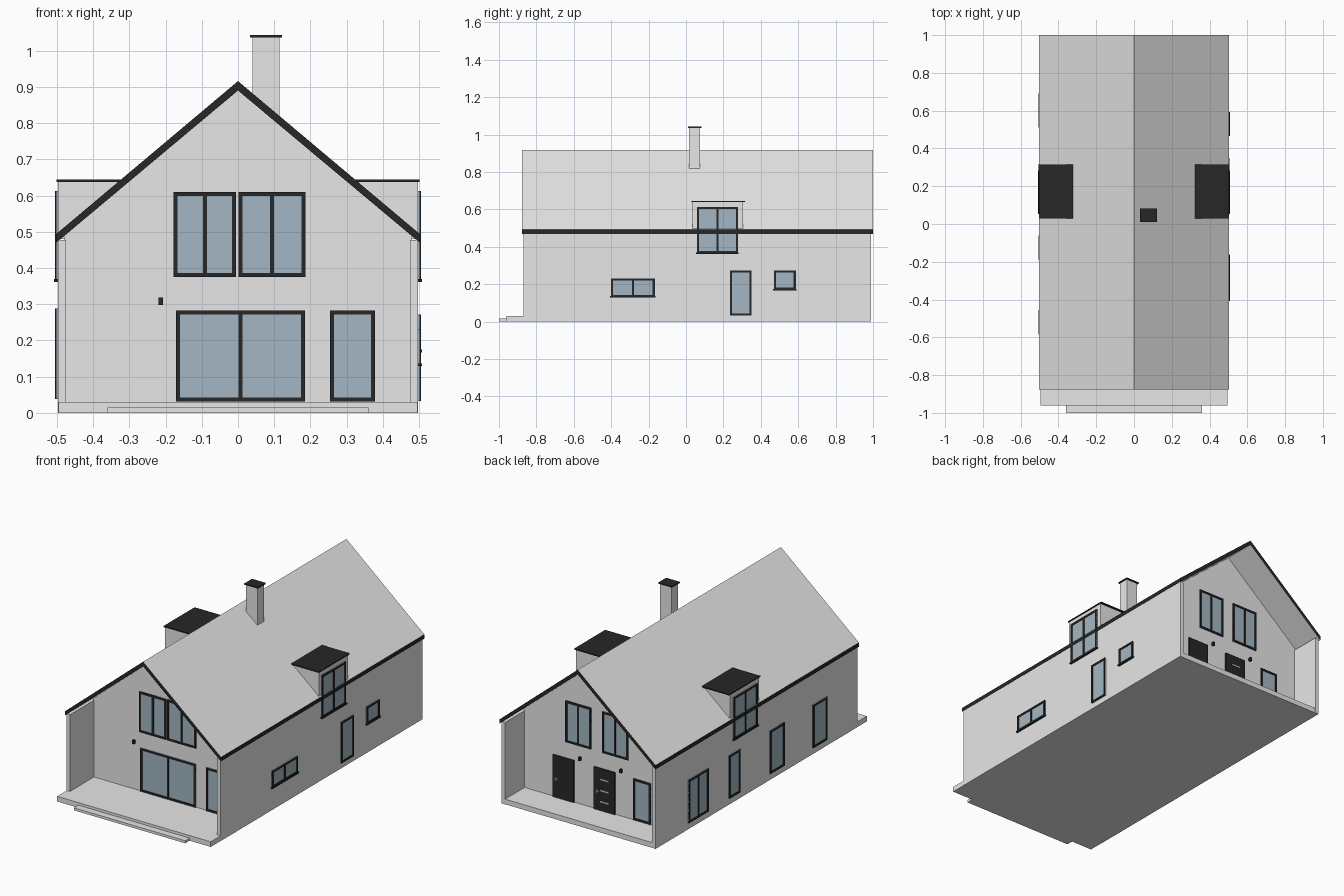
import bpy
import bmesh

cube = bpy.data.objects.get("Cube")
if cube:
    bpy.data.objects.remove(cube, do_unlink=True)


def material(name, r, g, b):
    m = bpy.data.materials.new(name)
    m.use_nodes = True
    m.diffuse_color = (r, g, b, 1)
    m.node_tree.nodes["Principled BSDF"].inputs["Base Color"].default_value = (r, g, b, 1)
    return m


PLASTER = material("light_grey", 0.8, 0.8, 0.8)
DARK = material("near_black", 0.02, 0.02, 0.02)
GLASS = material("blue_grey_glass", 0.37, 0.47, 0.54)
METAL = material("pale_metal", 0.6, 0.6, 0.6)


def finish(name, bm, *mats):
    bmesh.ops.recalc_face_normals(bm, faces=bm.faces)
    mesh = bpy.data.meshes.new(name)
    bm.to_mesh(mesh)
    bm.free()
    for m in mats:
        mesh.materials.append(m)
    obj = bpy.data.objects.new(name, mesh)
    bpy.context.collection.objects.link(obj)
    return obj


def boxes(name, mat, *specs):
    """One object made of boxes, each (x0, x1, y0, y1, z0, z1)."""
    bm = bmesh.new()
    for x0, x1, y0, y1, z0, z1 in specs:
        verts = bmesh.ops.create_cube(bm, size=1)["verts"]
        for v in verts:
            v.co = (x0 if v.co.x < 0 else x1,
                    y0 if v.co.y < 0 else y1,
                    z0 if v.co.z < 0 else z1)
    return finish(name, bm, mat)


def prism(name, profile, y0, y1, *mats):
    """Extrude an x-z profile along y."""
    bm = bmesh.new()
    face = bm.faces.new([bm.verts.new((x, y0, z)) for x, z in profile])
    out = bmesh.ops.extrude_face_region(bm, geom=[face])["geom"]
    for v in out:
        if isinstance(v, bmesh.types.BMVert):
            v.co.y = y1
    return finish(name, bm, *mats)


# Walls: (axis the wall faces, position, outward sign)
FRONT, BACK = ("y", -0.65, -1), ("y", 0.81, 1)
LEFT, RIGHT = ("x", 0.497, 1), ("x", -0.497, -1)


def on_wall(wall, a0, a1, z0, z1, depth):
    """Box spec for a plate standing proud of a wall by depth."""
    axis, pos, sign = wall
    d0, d1 = sorted((pos - sign * 0.002, pos + sign * depth))
    return (d0, d1, a0, a1, z0, z1) if axis == "x" else (a0, a1, d0, d1, z0, z1)


def window(name, wall, a0, a1, z0, z1, panes=1, sill=False):
    w, d = 0.011, 0.008
    boxes(name + "_glass", GLASS, on_wall(wall, a0, a1, z0, z1, 0.004))
    bars = [on_wall(wall, a0, a1, z0, z0 + w, d), on_wall(wall, a0, a1, z1 - w, z1, d)]
    for i in range(panes + 1):
        c = a0 + w / 2 + (a1 - a0 - w) * i / panes
        bars.append(on_wall(wall, c - w / 2, c + w / 2, z0, z1, d))
    if sill:
        bars.append(on_wall(wall, a0 - 0.005, a1 + 0.005, z0 - 0.003, z0 + 0.005, 0.011))
    boxes(name + "_frame", DARK, *bars)


# Base slab, entrance step, long side walls
boxes("base_slab", PLASTER, (-0.496, 0.496, -0.96, 0.989, 0, 0.03))
boxes("front_step", PLASTER, (-0.36, 0.36, -1, -0.95, 0, 0.015))
for side, s in (("left", 1), ("right", -1)):
    x0, x1 = sorted((s * 0.475, s * 0.497))
    boxes(side + "_wall", PLASTER, (x0, x1, -0.87, 0.99, 0, 0.478))

# House core with recessed gables, under the roof
prism("gabled_core", [(-0.48, 0.01), (0.48, 0.01), (0.48, 0.49), (0, 0.9), (-0.48, 0.49)],
      -0.65, 0.81, PLASTER)

# Roof with dark verges and eaves
roof = prism("roof", [(-0.503, 0.493), (0, 0.916), (0.503, 0.493),
                      (0.503, 0.469), (0, 0.89), (-0.503, 0.469)],
             -0.876, 1, PLASTER, DARK)
for p in roof.data.polygons:
    p.material_index = 1 if abs(p.normal.z) < 0.1 else 0

# Chimney
boxes("chimney", PLASTER, (0.04, 0.115, 0.015, 0.075, 0.78, 1.037))
boxes("chimney_cap", DARK, (0.033, 0.121, 0.01, 0.082, 1.036, 1.043))

# Dormers with their windows
for side, s, wall in (("left", 1, LEFT), ("right", -1, RIGHT)):
    x0, x1 = sorted((s * 0.33, s * 0.497))
    boxes(side + "_dormer", PLASTER, (x0, x1, 0.035, 0.305, 0.48, 0.64))
    x0, x1 = sorted((s * 0.322, s * 0.501))
    boxes(side + "_dormer_roof", DARK, (x0, x1, 0.03, 0.315, 0.638, 0.645))
    window(side + "_dormer_window", wall, 0.058, 0.277, 0.365, 0.612, 2, True)

# Front gable windows
window("front_upper_window_a", FRONT, -0.178, -0.005, 0.375, 0.61, 2)
window("front_upper_window_b", FRONT, 0.001, 0.187, 0.375, 0.61, 2)
window("terrace_sliding_door", FRONT, -0.171, 0.185, 0.031, 0.282, 2)
window("terrace_side_door", FRONT, 0.254, 0.378, 0.031, 0.282)

# Left side windows
window("left_wide_window", LEFT, -0.402, -0.167, 0.132, 0.23, 2, True)
window("left_glass_door", LEFT, 0.235, 0.35, 0.033, 0.272)
window("left_small_window", LEFT, 0.47, 0.587, 0.17, 0.272, 1, True)

# Right side windows
window("right_double_window", RIGHT, 0.51, 0.69, 0.038, 0.288, 2)
for i, (a, b) in enumerate(((0.217, 0.318), (-0.19, -0.06), (-0.585, -0.456))):
    window(f"right_tall_window_{i + 1}", RIGHT, a, b, 0.038, 0.288)

# Back gable windows and doors
window("back_upper_window_a", BACK, 0.043, 0.207, 0.37, 0.61, 2)
window("back_upper_window_b", BACK, -0.197, -0.03, 0.37, 0.61, 2)
window("back_side_window", BACK, -0.342, -0.23, 0.033, 0.272)
for name, a in (("plain_door", 0.153), ("striped_door", -0.112)):
    boxes(name, DARK, on_wall(BACK, a, a + 0.135, 0.03, 0.275, 0.008))
    boxes(name + "_handle", METAL,
          on_wall(BACK, a + 0.112, a + 0.118, 0.125, 0.15, 0.014),
          on_wall(BACK, a + 0.098, a + 0.118, 0.138, 0.143, 0.016))
boxes("door_stripes", METAL,
      *[on_wall(BACK, -0.075, -0.02, z, z + 0.008, 0.011) for z in (0.08, 0.145, 0.21)])

# Wall lamps
for name, wall, a, z in (("front_lamp", FRONT, -0.213, 0.308),
                         ("back_lamp_a", BACK, 0.114, 0.297),
                         ("back_lamp_b", BACK, -0.152, 0.297)):
    boxes(name, DARK, on_wall(wall, a - 0.006, a + 0.006, z - 0.01, z + 0.01, 0.015))
